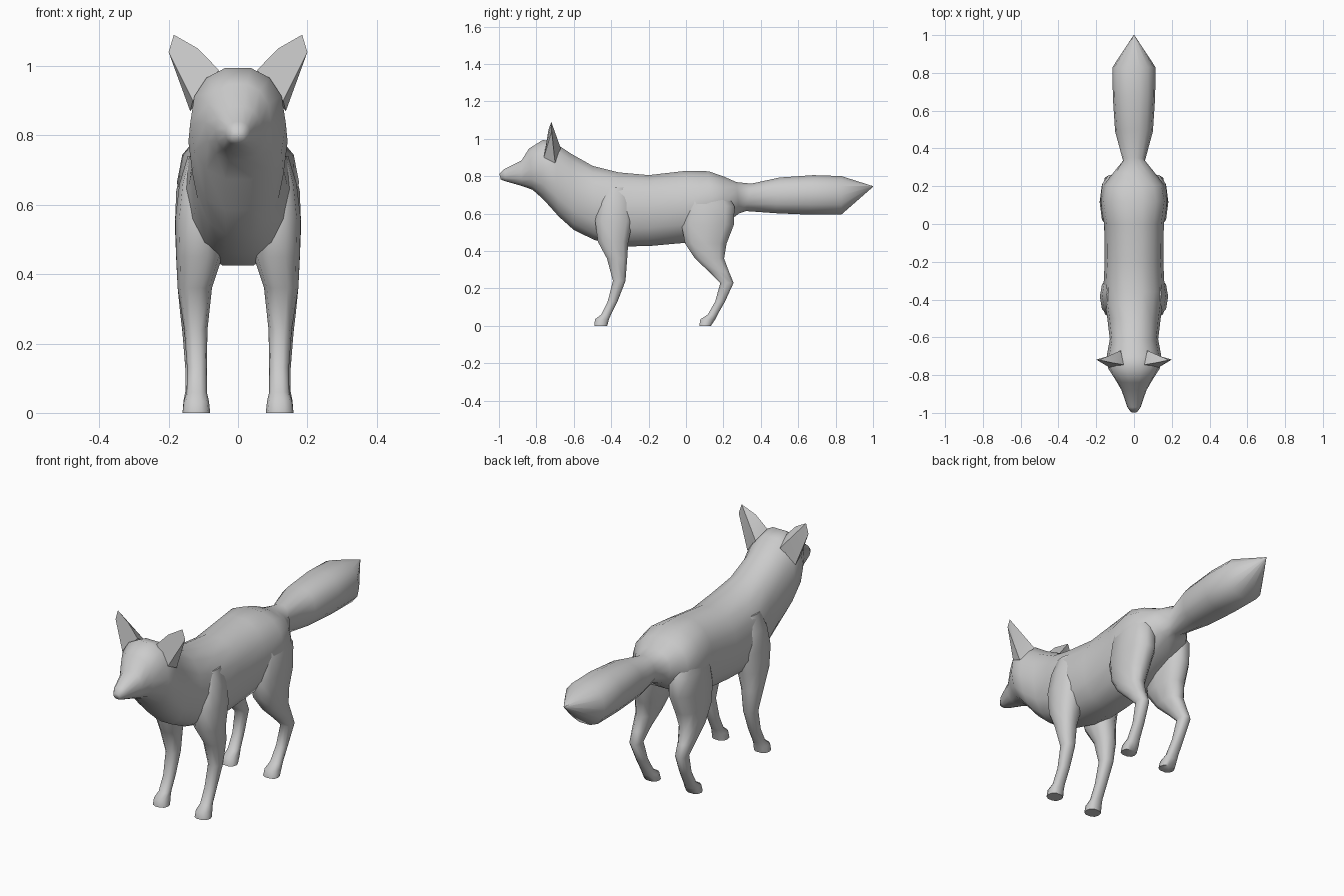
import bpy, bmesh, math

# One plain coat colour
coat = bpy.data.materials.new("grey_coat")
coat.diffuse_color = (0.6, 0.6, 0.6, 1)


def finish(name, bm, mirrored=False, angle=60):
    """Turn a bmesh into a named, coloured, smooth-shaded object."""
    bmesh.ops.recalc_face_normals(bm, faces=bm.faces)
    mesh = bpy.data.meshes.new(name)
    bm.to_mesh(mesh)
    bm.free()
    mesh.materials.append(coat)
    obj = bpy.data.objects.new(name, mesh)
    bpy.context.collection.objects.link(obj)
    bpy.ops.object.select_all(action='DESELECT')
    obj.select_set(True)
    bpy.context.view_layer.objects.active = obj
    bpy.ops.object.shade_smooth_by_angle(angle=math.radians(angle))
    if mirrored:
        mod = obj.modifiers.new("mirror", 'MIRROR')
        mod.use_mirror_merge = False
    return obj


def skin(bm, rings):
    """Bridge a list of vertex rings and cap both ends."""
    n = len(rings[0])
    for a, b in zip(rings, rings[1:]):
        for i in range(n):
            j = (i + 1) % n
            bm.faces.new((a[i], a[j], b[j], b[i]))
    bm.faces.new(rings[0])
    bm.faces.new(rings[-1])


def squircle(i, n, power):
    a = 2 * math.pi * i / n
    c, s = math.cos(a), math.sin(a)
    return (math.copysign(abs(c) ** power, c), math.copysign(abs(s) ** power, s))


# Head, trunk and tail: (top y, top z, bottom y, bottom z, half width)
spine = [
    (-0.998, 0.812, -0.99, 0.782, 0.018),
    (-0.97, 0.84, -0.965, 0.772, 0.036),
    (-0.88, 0.885, -0.88, 0.747, 0.066),
    (-0.84, 0.95, -0.82, 0.725, 0.095),
    (-0.765, 0.998, -0.76, 0.67, 0.138),
    (-0.70, 0.982, -0.68, 0.58, 0.143),
    (-0.62, 0.928, -0.60, 0.508, 0.128),
    (-0.50, 0.86, -0.49, 0.455, 0.142),
    (-0.36, 0.825, -0.36, 0.42, 0.163),
    (-0.20, 0.81, -0.20, 0.422, 0.155),
    (0.00, 0.833, 0.00, 0.44, 0.158),
    (0.12, 0.83, 0.12, 0.50, 0.176),
    (0.20, 0.802, 0.22, 0.55, 0.158),
    (0.27, 0.77, 0.285, 0.60, 0.105),
    (0.35, 0.762, 0.32, 0.612, 0.058),
    (0.50, 0.795, 0.48, 0.60, 0.10),
    (0.68, 0.808, 0.66, 0.592, 0.112),
    (0.83, 0.803, 0.83, 0.592, 0.114),
    (1.00, 0.747, 1.00, 0.743, 0.002),
]
bm = bmesh.new()
rings = []
for ty, tz, by, bz, w in spine:
    ring = []
    for i in range(14):
        u, v = squircle(i, 14, 0.88)
        t = (v + 1) / 2
        ring.append(bm.verts.new((w * u, by + (ty - by) * t, bz + (tz - bz) * t)))
    rings.append(ring)
skin(bm, rings)
finish("body_and_tail", bm)


def legs(name, sections):
    """Sections: (z, front y, back y, inner x, outer x), from top to sole."""
    bm = bmesh.new()
    rings = []
    for z, y0, y1, x0, x1 in sections:
        ring = []
        for i in range(10):
            u, v = squircle(i, 10, 0.85)
            ring.append(bm.verts.new(((x0 + x1) / 2 + u * (x1 - x0) / 2,
                                      (y0 + y1) / 2 + v * (y1 - y0) / 2, z)))
        rings.append(ring)
    skin(bm, rings)
    return finish(name, bm, mirrored=True)


# Front pair: shoulder, elbow, wrist, paw
legs("front_legs", [
    (0.74, -0.43, -0.32, 0.07, 0.145),
    (0.66, -0.47, -0.29, 0.05, 0.169),
    (0.56, -0.49, -0.28, 0.04, 0.181),
    (0.45, -0.475, -0.305, 0.045, 0.178),
    (0.36, -0.425, -0.312, 0.075, 0.174),
    (0.24, -0.392, -0.322, 0.088, 0.155),
    (0.13, -0.42, -0.365, 0.09, 0.147),
    (0.06, -0.455, -0.40, 0.09, 0.148),
    (0.035, -0.488, -0.41, 0.084, 0.156),
    (0.0, -0.492, -0.42, 0.08, 0.16),
])

# Hind pair: hip, thigh, hock, paw
legs("hind_legs", [
    (0.74, 0.03, 0.20, 0.05, 0.155),
    (0.64, -0.01, 0.265, 0.04, 0.178),
    (0.54, -0.03, 0.262, 0.035, 0.182),
    (0.44, -0.01, 0.222, 0.05, 0.178),
    (0.36, 0.045, 0.207, 0.075, 0.174),
    (0.29, 0.12, 0.232, 0.095, 0.167),
    (0.23, 0.182, 0.256, 0.102, 0.16),
    (0.13, 0.155, 0.21, 0.098, 0.152),
    (0.06, 0.115, 0.17, 0.092, 0.152),
    (0.035, 0.075, 0.158, 0.084, 0.157),
    (0.0, 0.07, 0.135, 0.08, 0.16),
])

# Pointed ears: flat front face, ridged back
bm = bmesh.new()
front = [bm.verts.new(p) for p in (
    (0.055, -0.745, 0.988), (0.115, -0.735, 1.05), (0.185, -0.72, 1.09),
    (0.20, -0.718, 1.04), (0.13, -0.76, 0.90))]
root = bm.verts.new((0.07, -0.67, 0.95))
side = bm.verts.new((0.138, -0.70, 0.87))
bm.faces.new(front)
inner, bend, tip, outer, base = front
for face in ((inner, root, bend), (bend, root, tip), (tip, root, side),
             (tip, side, outer), (outer, side, base), (base, side, root, inner)):
    bm.faces.new(face)
finish("ears", bm, mirrored=True, angle=25)
